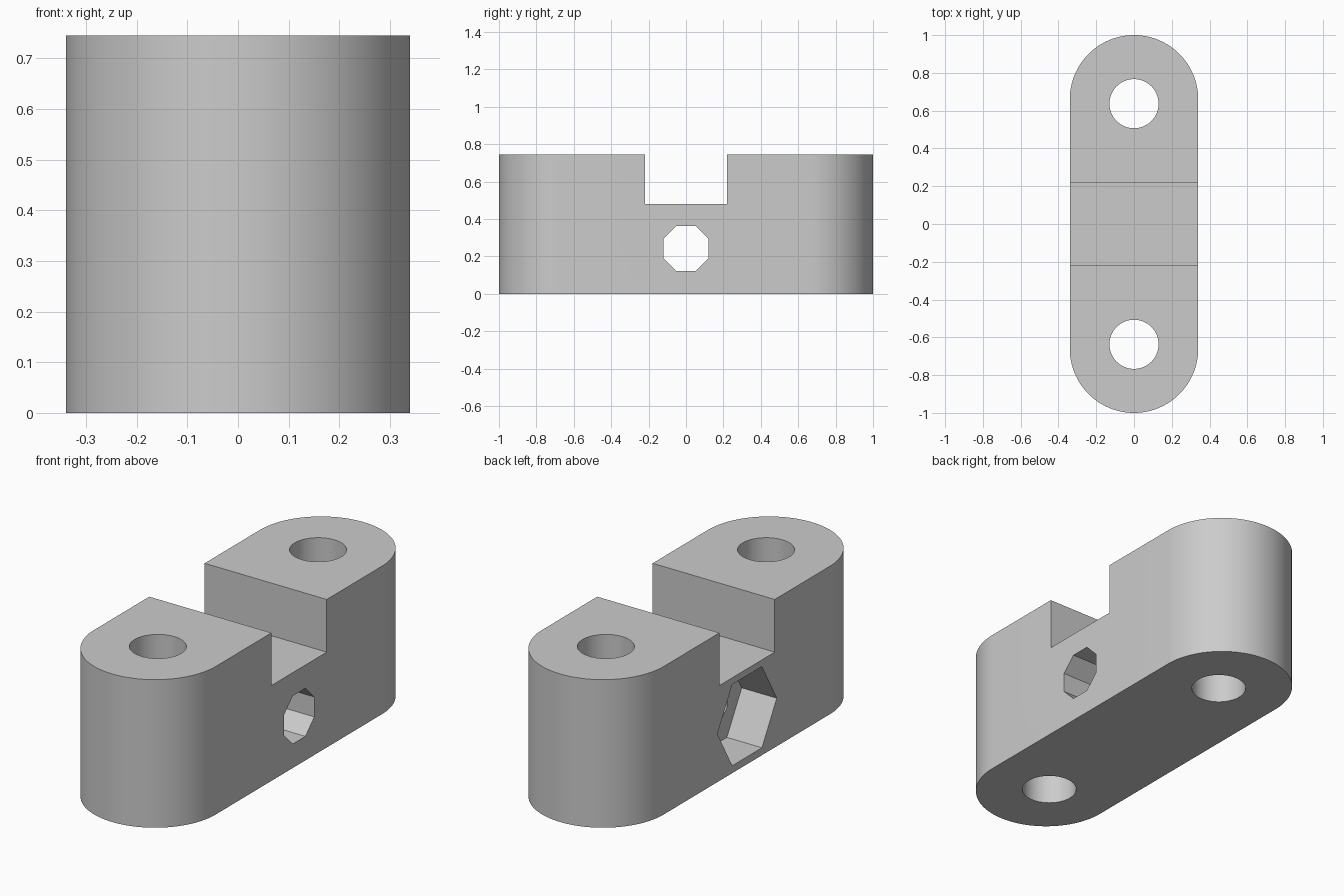
import bpy, bmesh, math
from mathutils import Matrix

if "Cube" in bpy.data.objects:
    bpy.data.objects.remove(bpy.data.objects["Cube"])

HALF_W, HEIGHT, END_Y = 0.34, 0.745, 0.66
ACROSS = Matrix(((0, 0, 1), (1, 0, 0), (0, 1, 0))).to_4x4()  # profile in yz, extruded on x
UP = Matrix.Identity(4)

grey = bpy.data.materials.new("light grey")
grey.use_nodes = True
grey.diffuse_color = (0.6, 0.6, 0.6, 1)
grey.node_tree.nodes["Principled BSDF"].inputs["Base Color"].default_value = (0.6, 0.6, 0.6, 1)


def ring(cx, cy, r, n, turn=0.0):
    """Regular polygon outline."""
    return [(cx + r * math.cos(turn + math.tau * i / n),
             cy + r * math.sin(turn + math.tau * i / n)) for i in range(n)]


def prism(name, outline, low, high, frame):
    """Extrude a closed outline from low to high."""
    bm = bmesh.new()
    base = bm.faces.new([bm.verts.new((a, b, low)) for a, b in outline])
    top = bmesh.ops.extrude_face_region(bm, geom=[base])["geom"]
    bmesh.ops.translate(bm, vec=(0, 0, high - low),
                        verts=[v for v in top if isinstance(v, bmesh.types.BMVert)])
    bmesh.ops.transform(bm, matrix=frame, verts=bm.verts)
    bmesh.ops.recalc_face_normals(bm, faces=bm.faces)
    mesh = bpy.data.meshes.new(name)
    bm.to_mesh(mesh)
    bm.free()
    mesh.materials.append(grey)
    obj = bpy.data.objects.new(name, mesh)
    bpy.context.collection.objects.link(obj)
    return obj


# Body with rounded ends
steps = 48
outline = [(HALF_W * math.cos(math.pi * (i / steps + end)),
            side * END_Y + HALF_W * math.sin(math.pi * (i / steps + end)))
           for end, side in ((0, 1), (1, -1)) for i in range(steps + 1)]
body = prism("clamp_block", outline, 0, HEIGHT, UP)

# Cross slot, two bolt holes, cross hole and hexagonal nut pocket
slot = [(-0.22, 0.48), (0.22, 0.48), (0.22, 1), (-0.22, 1)]
cutters = [prism("slot_cutter", slot, -1, 1, ACROSS)]
for side in (-1, 1):
    cutters.append(prism("bolt_hole_cutter", ring(0, side * 0.637, 0.13, 64), -1, 2, UP))
cutters.append(prism("cross_hole_cutter", ring(0, 0.242, 0.131, 8, math.pi / 8), -1, 1, ACROSS))
cutters.append(prism("nut_pocket_cutter", ring(0, 0.242, 0.236, 6), -1, 0.195 - HALF_W, ACROSS))

for cutter in cutters:
    cutter.hide_render = True
    cut = body.modifiers.new(cutter.name, 'BOOLEAN')
    cut.operation = 'DIFFERENCE'
    cut.solver = 'EXACT'
    cut.object = cutter

# Apply the cuts and drop the helpers
bpy.context.view_layer.update()
graph = bpy.context.evaluated_depsgraph_get()
result = bpy.data.meshes.new_from_object(body.evaluated_get(graph))
body.modifiers.clear()
body.data = result
for cutter in cutters:
    bpy.data.objects.remove(cutter)

# Smooth round walls, crisp edges
bpy.ops.object.select_all(action='DESELECT')
body.select_set(True)
bpy.context.view_layer.objects.active = body
bpy.ops.object.shade_smooth_by_angle(angle=math.radians(30))
